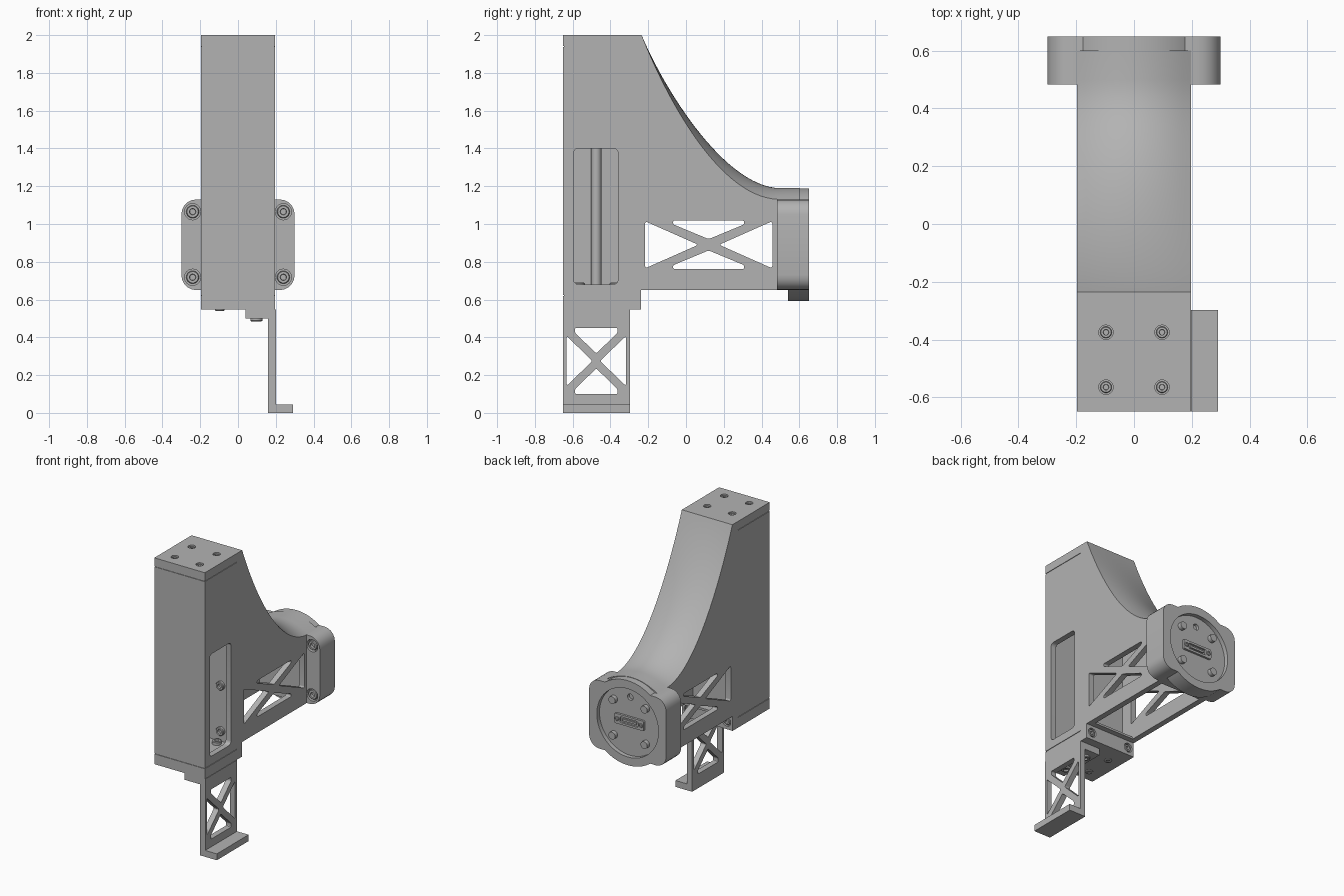
import bpy, bmesh
from math import cos, sin, pi
from mathutils import Vector

if "Cube" in bpy.data.objects:
    bpy.data.objects.remove(bpy.data.objects["Cube"], do_unlink=True)

grey = bpy.data.materials.new("plain grey")
grey.use_nodes = True
colour = (0.45, 0.45, 0.45, 1)
grey.diffuse_color = colour
grey.node_tree.nodes["Principled BSDF"].inputs["Base Color"].default_value = colour


def finish(name, bm):
    bmesh.ops.recalc_face_normals(bm, faces=bm.faces)
    mesh = bpy.data.meshes.new(name)
    bm.to_mesh(mesh)
    bm.free()
    mesh.materials.append(grey)
    obj = bpy.data.objects.new(name, mesh)
    bpy.context.collection.objects.link(obj)
    return obj


def activate(obj):
    bpy.ops.object.select_all(action='DESELECT')
    obj.select_set(True)
    bpy.context.view_layer.objects.active = obj


def smooth(obj):
    activate(obj)
    bpy.ops.object.shade_smooth_by_angle(angle=0.5)


# Extrude a flat outline along an axis, optionally rounding its corners
def prism(name, pts, axis, a, b, radius=0):
    place = {'x': lambda u, v, w: (w, u, v), 'y': lambda u, v, w: (u, w, v),
             'z': lambda u, v, w: (u, v, w)}[axis]
    bm = bmesh.new()
    ends = [[bm.verts.new(place(u, v, w)) for u, v in pts] for w in (a, b)]
    n = len(pts)
    for ring in ends:
        bm.faces.new(ring)
    for i in range(n):
        j = (i + 1) % n
        bm.faces.new((ends[0][i], ends[0][j], ends[1][j], ends[1][i]))
    if radius:
        long_edges = [bm.edges.get((p, q)) for p, q in zip(*ends)]
        bmesh.ops.bevel(bm, geom=long_edges, offset=radius, segments=5,
                        profile=0.5, affect='EDGES')
    return finish(name, bm)


def rect(u0, u1, v0, v1):
    return [(u0, v0), (u1, v0), (u1, v1), (u0, v1)]


def circle(u, v, r, n=24):
    return [(u + r * cos(2 * pi * i / n), v + r * sin(2 * pi * i / n)) for i in range(n)]


def combine(obj, others, operation='DIFFERENCE'):
    for other in others:
        mod = obj.modifiers.new("combine", 'BOOLEAN')
        mod.operation, mod.solver, mod.object = operation, 'EXACT', other
        other.hide_render = True
        activate(obj)
        bpy.ops.object.modifier_apply(modifier=mod.name)
        bpy.data.objects.remove(other, do_unlink=True)


# Four openings that leave an X of struts
def truss(cy, cz, side, cap, a, b, r):
    out, tip, half = side
    w, top, shoulder, low = cap
    cutters = []
    for s in (-1, 1):
        tri = [(cy + s * out, cz - half), (cy + s * out, cz + half), (cy + s * tip, cz)]
        five = [(cy - w, cz + s * top), (cy + w, cz + s * top), (cy + w, cz + s * shoulder),
                (cy, cz + s * low), (cy - w, cz + s * shoulder)]
        cutters += [prism("cutter", tri, 'x', a, b, r), prism("cutter", five, 'x', a, b, r * 0.6)]
    return cutters


# Turned bolt head with a central socket
def bolt(name, loc, direction, r, h):
    bm = bmesh.new()
    prof = [(0.001, h * 0.3), (r * 0.45, h * 0.3), (r * 0.5, h), (r * 0.88, h), (r, h * 0.8), (r, 0)]
    n = 18
    rings = [[bm.verts.new((p * cos(2 * pi * i / n), p * sin(2 * pi * i / n), z))
              for i in range(n)] for p, z in prof]
    for lo, hi in zip(rings, rings[1:]):
        for i in range(n):
            j = (i + 1) % n
            bm.faces.new((lo[i], lo[j], hi[j], hi[i]))
    bm.faces.new(rings[0])
    bm.faces.new(rings[-1])
    obj = finish(name, bm)
    obj.rotation_euler = Vector(direction).to_track_quat('Z', 'Y').to_euler()
    obj.location = loc
    smooth(obj)


def bezier(p, t):
    s = 1 - t
    return sum((Vector(q) * k for q, k in zip(p, (s**3, 3*s*s*t, 3*s*t*t, t**3))), Vector((0, 0)))


# Tower sweeping down into a horn whose back goes from flat to arched
def horn(name, hw, shift, end_y, rest):
    edge = [(-0.235, 2), (-0.1, 1.66), (0.18, 1.13), (0.5, 1.13)]
    crown = [(-0.235, 2), (-0.1, 1.68), (0.22, 1.19), (0.5, 1.19)]
    steps, across = 28, 14
    bm = bmesh.new()
    rows = []
    for i in range(steps + 2):
        t = min(i / steps, 1)
        e, c = bezier(edge, t) + Vector(shift), bezier(crown, t) + Vector(shift)
        if i > steps:
            e.x = c.x = end_y
        row = []
        for k in range(across + 1):
            u = 2 * k / across - 1
            p = e.lerp(c, 1 - u * u)
            row.append(bm.verts.new((u * hw, p.x, p.y)))
        rows.append(row)
    rows += [[bm.verts.new((s * hw, y, z)) for s in (-1, 1)] for y, z in rest]
    for r0, r1 in zip(rows, rows[1:] + rows[:1]):
        if len(r0) == len(r1) > 2:
            for k in range(across):
                bm.faces.new((r0[k], r0[k + 1], r1[k + 1], r1[k]))
        else:
            bm.faces.new(r0 + r1[::-1])
    bm.faces.new([r[0] for r in rows])
    bm.faces.new([r[-1] for r in rows])
    return finish(name, bm)


body = horn("tower_and_horn", 0.197, (0, 0), 0.6,
            [(0.6, 0.65), (-0.238, 0.65), (-0.238, 0.547), (-0.65, 0.547), (-0.65, 2)])
cavity = horn("cutter", 0.157, (-0.04, -0.045), 0.465,
              [(0.465, 0.6), (-0.2, 0.6), (-0.2, 0.665), (-0.61, 0.665), (-0.61, 1.955)])
window = prism("cutter", rect(-0.595, -0.36, 0.68, 1.4), 'x', 0.1, 0.3, 0.025)
cuts = [cavity, window]
cuts += truss(0.12, 0.89, (0.337, 0.055, 0.125), (0.188, 0.128, 0.108, 0.03), -0.3, 0.3, 0.014)
# Fine seams below the cap and above the base
for z in (0.622, 1.94):
    for s in (-1, 1):
        cuts.append(prism("cutter", rect(-0.7, -0.3, z - 0.003, z + 0.003), 'x', s * 0.193, s * 0.25))
    cuts.append(prism("cutter", rect(-0.3, 0.3, z - 0.003, z + 0.003), 'y', -0.7, -0.646))
screws = [(x, y) for x in (-0.097, 0.097) for y in (-0.375, -0.565)]
cuts += [prism("cutter", circle(x, y, 0.025), 'z', 1.982, 2.1) for x, y in screws]
cuts += [prism("cutter", circle(x, 0.6, 0.032), 'y', -0.255, -0.2) for x in (-0.15, 0.15)]
combine(body, cuts)
smooth(body)

for x, y in screws:
    bolt("cap_screw", (x, y, 1.98), (0, 0, 1), 0.02, 0.014)
    bolt("floor_screw", (x, y, 0.664), (0, 0, 1), 0.03, 0.025)
for x in (-0.15, 0.15):
    bolt("base_rear_screw", (x, -0.256, 0.6), (0, 1, 0), 0.025, 0.016)

# Inner wall behind the window, with screws and a guide rod
prism("inner_wall", rect(-0.16, 0.16, 0.66, 1.96), 'y', -0.33, -0.3)
for x in (-0.1, 0.1):
    for z in (0.74, 1.06):
        bolt("inner_wall_screw", (x, -0.331, z), (0, -1, 0), 0.03, 0.02)
smooth(prism("guide_rod", circle(-0.13, -0.475, 0.027), 'z', 0.66, 1.96))

# Rear mounting flange: rounded square joined with a disc
flange = prism("rear_flange", rect(-0.3, 0.3, 0.65, 1.13), 'y', 0.483, 0.65, 0.08)
combine(flange, [prism("disc", circle(0, 0.89, 0.298, 64), 'y', 0.54, 0.65)], 'UNION')
corners = [(x, z) for x in (-0.24, 0.24) for z in (0.718, 1.065)]
cuts = [prism("cutter", circle(0, 0.89, 0.24, 64), 'y', 0.62, 0.7),
        prism("cutter", circle(0, 1.06, 0.022), 'y', 0.59, 0.7)]
cuts += [prism("cutter", circle(x, z, 0.043), 'y', 0.45, 0.51) for x, z in corners]
combine(flange, cuts)
smooth(flange)
for x, z in corners:
    bolt("flange_bolt", (x, 0.511, z), (0, -1, 0), 0.034, 0.025)

# Pegs and connector in the flange recess
for x in (-0.125, 0.125):
    for z in (0.765, 1.015):
        smooth(prism("locating_peg", circle(x, z, 0.026), 'y', 0.61, 0.648))
connector = prism("connector", rect(-0.115, 0.115, 0.855, 0.925), 'y', 0.61, 0.635, 0.01)
combine(connector, [prism("cutter", rect(-0.07, 0.07, 0.87, 0.91), 'y', 0.622, 0.7, 0.008)])
prism("connector_tongue", rect(-0.055, 0.055, 0.883, 0.897), 'y', 0.615, 0.632)
for x in (-0.092, 0.092):
    bolt("connector_screw", (x, 0.634, 0.89), (0, 1, 0), 0.015, 0.008)

# Side bracket with foot and top tab
outline = [(0.16, 0), (0.29, 0), (0.29, 0.045), (0.2, 0.045), (0.2, 0.547),
           (0.04, 0.547), (0.04, 0.5), (0.16, 0.5)]
bracket = prism("side_bracket", outline, 'y', -0.65, -0.297)
combine(bracket, truss(-0.475, 0.275, (0.157, 0.02, 0.132), (0.112, 0.175, 0.148, 0.04),
                       0.1, 0.25, 0.012))
for y in (-0.375, -0.565):
    bolt("bracket_screw", (0.097, y, 0.501), (0, 0, -1), 0.032, 0.016)
    bolt("base_screw", (-0.097, y, 0.548), (0, 0, -1), 0.025, 0.008)
